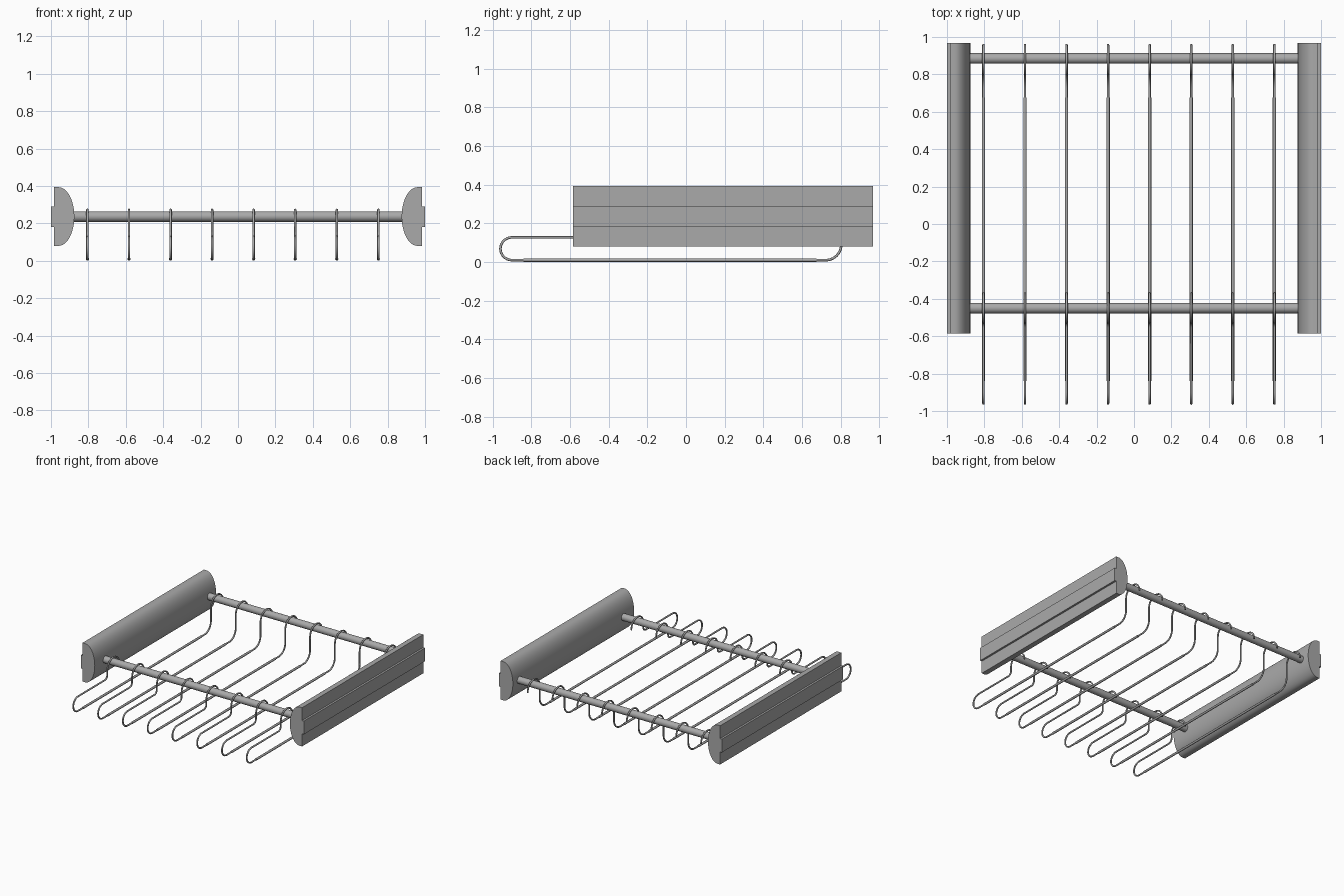
import bpy, bmesh, math

if "Cube" in bpy.data.objects:
    bpy.data.objects.remove(bpy.data.objects["Cube"])

grey = bpy.data.materials.new("satin_grey")
grey.diffuse_color = (0.4, 0.4, 0.4, 1)
grey.use_nodes = True
grey.node_tree.nodes["Principled BSDF"].inputs["Base Color"].default_value = grey.diffuse_color


def finish(ob, angle=40):
    ob.data.materials.clear()
    ob.data.materials.append(grey)
    bpy.ops.object.select_all(action='DESELECT')
    ob.select_set(True)
    bpy.context.view_layer.objects.active = ob
    bpy.ops.object.shade_smooth_by_angle(angle=math.radians(angle))
    return ob


def extrude_y(name, profile, y0, y1):
    """Solid prism from an (x, z) profile."""
    bm = bmesh.new()
    face = bm.faces.new([bm.verts.new((x, y0, z)) for x, z in profile])
    ext = bmesh.ops.extrude_face_region(bm, geom=[face])
    verts = [v for v in ext["geom"] if isinstance(v, bmesh.types.BMVert)]
    bmesh.ops.translate(bm, vec=(0, y1 - y0, 0), verts=verts)
    bmesh.ops.recalc_face_normals(bm, faces=bm.faces)
    me = bpy.data.meshes.new(name)
    bm.to_mesh(me)
    bm.free()
    ob = bpy.data.objects.new(name, me)
    bpy.context.collection.objects.link(ob)
    return finish(ob)


def rod_x(name, y, z, r, length):
    bpy.ops.mesh.primitive_cylinder_add(vertices=32, radius=r, depth=length,
                                        location=(0, y, z), rotation=(0, math.pi / 2, 0))
    ob = bpy.context.object
    ob.name = name
    return finish(ob)


def arc(cy, cz, ry, rz, a0, a1, n=10):
    return [(cy + ry * math.cos(math.radians(a0 + (a1 - a0) * i / n)),
             cz + rz * math.sin(math.radians(a0 + (a1 - a0) * i / n))) for i in range(n + 1)]


def wire(name, path, r):
    """Round wire swept along a (y, z) path, as a mesh."""
    cu = bpy.data.curves.new(name, 'CURVE')
    cu.dimensions = '3D'
    cu.bevel_depth = r
    cu.bevel_resolution = 2
    cu.use_fill_caps = True
    sp = cu.splines.new('POLY')
    sp.points.add(len(path) - 1)
    for p, (y, z) in zip(sp.points, path):
        p.co = (0, y, z, 1)
    ob = bpy.data.objects.new(name, cu)
    bpy.context.collection.objects.link(ob)
    bpy.ops.object.select_all(action='DESELECT')
    ob.select_set(True)
    bpy.context.view_layer.objects.active = ob
    bpy.ops.object.convert(target='MESH')
    return finish(bpy.context.object, 60)


# side rails (half-oval section) and their outer slide strips
for side, s in (("left", -1), ("right", 1)):
    oval = [(s * (0.96 - 0.085 * math.cos(t)), 0.237 + 0.157 * math.sin(t))
            for t in [math.pi * (i / 24 - 0.5) for i in range(25)]]
    oval += [(s * 0.984, 0.394), (s * 0.984, 0.08)]
    extrude_y(side + "_rail", oval, -0.585, 0.968)
    extrude_y(side + "_slide", [(s * 0.98, 0.182), (s * 1.0, 0.182),
                                (s * 1.0, 0.29), (s * 0.98, 0.29)], -0.585, 0.968)

# cross bars
rod_x("front_bar", -0.45, 0.237, 0.028, 1.78)
rod_x("back_bar", 0.885, 0.237, 0.028, 1.78)

# hanger wire: back hook, drop, long run, front loop, front hook
path = arc(0.88, 0.195, 0.077, 0.078, 0, 180, 16)
path += arc(0.723, 0.09, 0.08, 0.08, 0, -90)
path += arc(-0.9, 0.069, 0.06, 0.059, 270, 90, 16)
path += arc(-0.555, 0.158, 0.03, 0.03, -90, 0, 6)
path += arc(-0.448, 0.195, 0.077, 0.078, 180, 0, 16)
hanger = wire("hanger_1", path, 0.0065)
sleeve = wire("hanger_sleeve_1", [(-0.84, 0.01), (0.675, 0.01)], 0.009)

# repeat the hangers across the bars
for i in range(8):
    for src in (hanger, sleeve):
        ob = src
        if i:
            ob = bpy.data.objects.new(src.name[:-1] + str(i + 1), src.data)
            bpy.context.collection.objects.link(ob)
        ob.location.x = -0.805 + i * 0.2222
